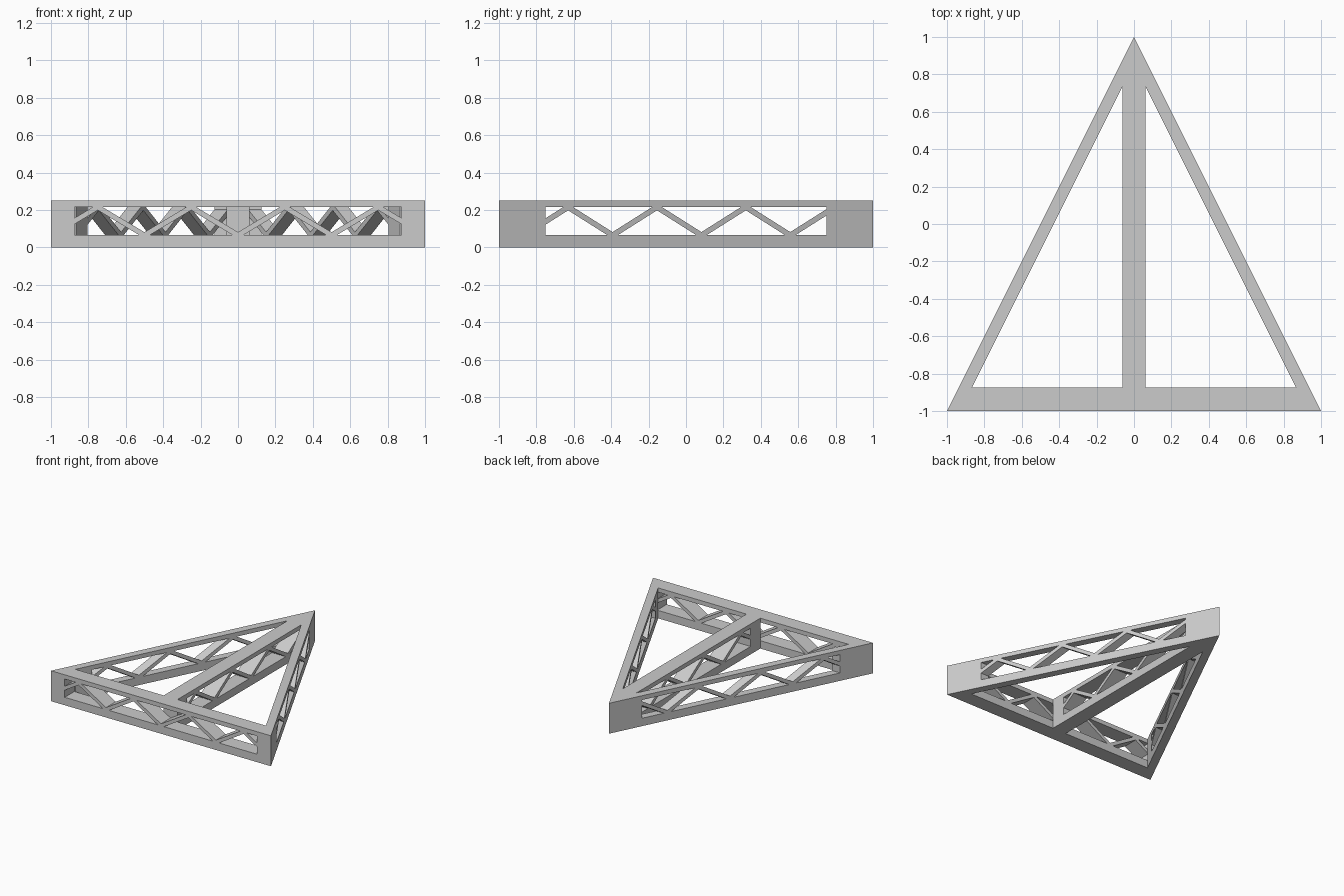
import bpy
import bmesh

if "Cube" in bpy.data.objects:
    bpy.data.objects.remove(bpy.data.objects["Cube"])

HEIGHT, LOW, HIGH = 0.25, 0.065, 0.215   # frame height, window bottom and top
BAR, RIM = 0.125, 0.0715                 # front/centre bar width, side bar width along x
HALF = 0.027                             # half the strut width along the bar
WIN_Y, WIN_X = 0.75, 0.875               # window half lengths

steel = bpy.data.materials.new("light grey")
steel.use_nodes = True
grey = (0.6, 0.6, 0.6, 1)
steel.diffuse_color = grey
steel.node_tree.nodes["Principled BSDF"].inputs["Base Color"].default_value = grey


def make_object(name, prisms):
    """Each prism is a pair of matching end outlines."""
    bm = bmesh.new()
    for first, second in prisms:
        a = [bm.verts.new(p) for p in first]
        b = [bm.verts.new(p) for p in second]
        bm.faces.new(a)
        bm.faces.new(b[::-1])
        for i in range(len(a)):
            j = (i + 1) % len(a)
            bm.faces.new((a[j], a[i], b[i], b[j]))
    bmesh.ops.recalc_face_normals(bm, faces=bm.faces)
    mesh = bpy.data.meshes.new(name)
    bm.to_mesh(mesh)
    bm.free()
    mesh.materials.append(steel)
    obj = bpy.data.objects.new(name, mesh)
    bpy.context.collection.objects.link(obj)
    return obj


def upright(plan, z0, z1):
    return [(x, y, z0) for x, y in plan], [(x, y, z1) for x, y in plan]


def rect(x0, x1, y0, y1):
    return [(x0, y0), (x1, y0), (x1, y1), (x0, y1)]


def edge_x(y, inset=0):
    """Slanted outer edge of the triangle, moved inwards."""
    return (1 - y) / 2 - inset


# Triangular frame, before cutting
frame = make_object("triangle_frame", [upright([(-1, -1), (1, -1), (0, 1)], 0, HEIGHT)])

# Two plan openings, then the truss windows
front_y = -1 + BAR
mid_x = BAR / 2
tip_y = 1 - 2 * (mid_x + RIM)
openings = [[(s * mid_x, front_y), (s * edge_x(front_y, RIM), front_y), (s * mid_x, tip_y)]
            for s in (-1, 1)]
cuts = [upright(plan, -0.1, HEIGHT + 0.1) for plan in openings]
cuts.append(upright(rect(-1.1, 1.1, -WIN_Y, WIN_Y), LOW, HIGH))
cuts.append(upright(rect(-WIN_X, WIN_X, -1.1, front_y), LOW, HIGH))
cutters = []
for cut in cuts:
    cutter = make_object("cutter", [cut])
    cutter.hide_render = True
    mod = frame.modifiers.new("cut", "BOOLEAN")
    mod.operation, mod.solver, mod.object = "DIFFERENCE", "EXACT", cutter
    cutters.append(cutter)
bpy.context.view_layer.update()
cut_mesh = bpy.data.meshes.new_from_object(
    frame.evaluated_get(bpy.context.evaluated_depsgraph_get()))
frame.modifiers.clear()
frame.data = cut_mesh
for cutter in cutters:
    bpy.data.objects.remove(cutter)


def zigzag(start, step, count, limit):
    """Strut outlines (along, z) rising and falling in turn, trimmed at the window ends."""
    outlines = []
    for k in range(count):
        u0, u1 = start + k * step, start + (k + 1) * step
        z0, z1 = (LOW, HIGH) if k % 2 == 0 else (HIGH, LOW)
        slope = (z1 - z0) / step
        rise = abs(slope) * HALF
        ends = []
        for u, z in ((u0, z0), (u1, z1)):
            if abs(u) > limit:
                u = limit if u > 0 else -limit
                z = z0 + slope * (u - u0)
                pair = [(u, z + rise), (u, z - rise)]
                ends.append(pair if slope > 0 else pair[::-1])
            else:
                ends.append([(u - HALF, z), (u + HALF, z)])
        outlines.append(ends[0] + ends[1][::-1])
    return outlines


# Struts of the front bar
make_object("front_struts", [
    ([(u, -1, z) for u, z in o], [(u, front_y, z) for u, z in o])
    for o in zigzag(-1, 0.25, 8, WIN_X)])

# Struts of the centre bar and both slanted bars share one rhythm
long_struts = zigzag(-0.8675, 0.2375, 7, WIN_Y)
make_object("centre_struts", [
    ([(-mid_x, u, z) for u, z in o], [(mid_x, u, z) for u, z in o]) for o in long_struts])
for side, s in (("left", 1), ("right", -1)):
    make_object(side + "_struts", [
        ([(s * edge_x(u), u, z) for u, z in o], [(s * edge_x(u, RIM), u, z) for u, z in o])
        for o in long_struts])
